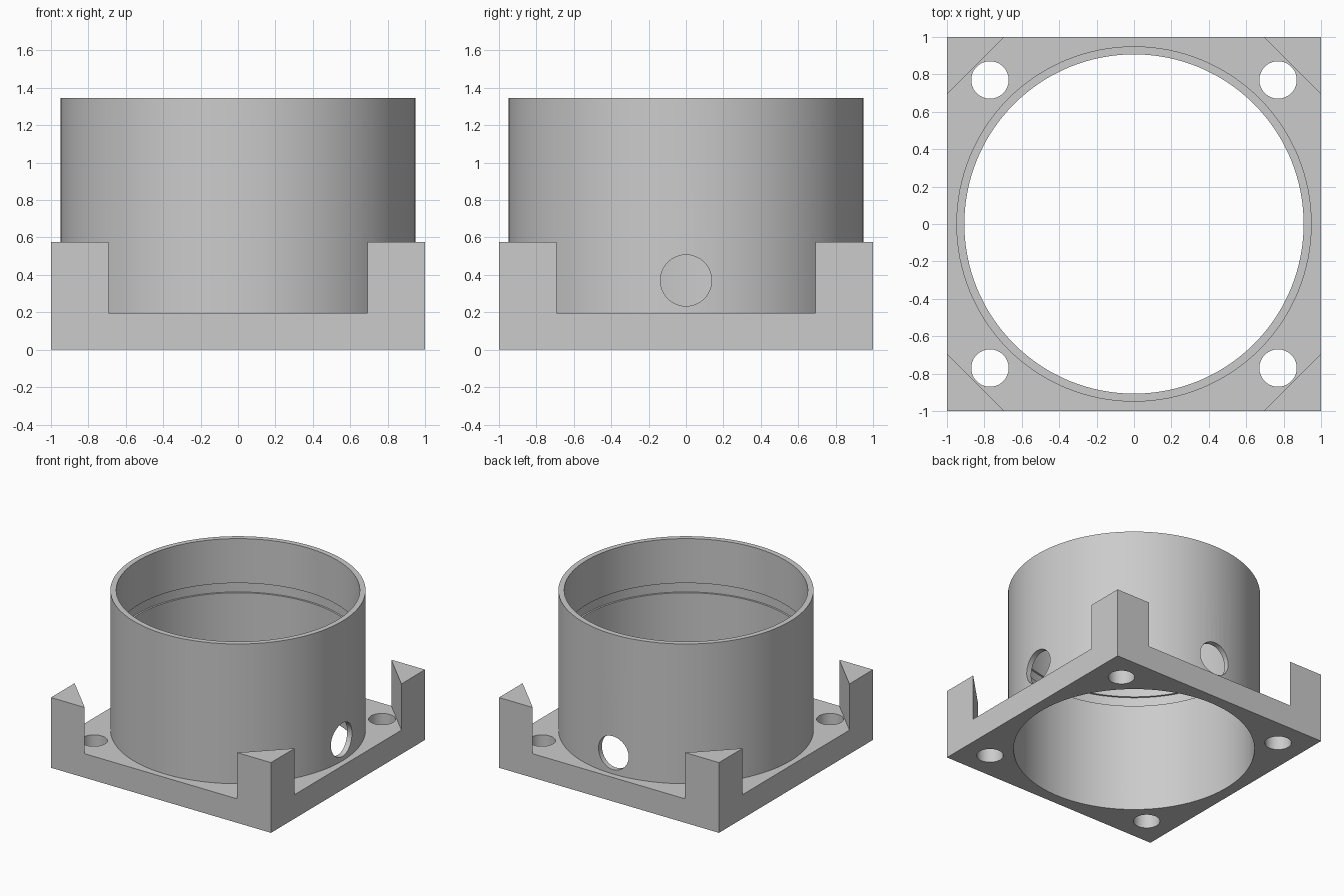
import bpy, bmesh, math
from mathutils import Matrix

cube = bpy.data.objects.get("Cube")
if cube:
    bpy.data.objects.remove(cube, do_unlink=True)

BORE, OUTER = 0.907, 0.95
PLATE_TOP, POST_TOP, TUBE_TOP = 0.197, 0.577, 1.345
SEGMENTS = 128

grey = bpy.data.materials.new("plain_grey")
grey.use_nodes = True
grey.diffuse_color = (0.6, 0.6, 0.6, 1)
grey.node_tree.nodes["Principled BSDF"].inputs["Base Color"].default_value = (0.6, 0.6, 0.6, 1)


def finish(name, bm):
    bmesh.ops.recalc_face_normals(bm, faces=bm.faces)
    mesh = bpy.data.meshes.new(name)
    bm.to_mesh(mesh)
    bm.free()
    mesh.materials.append(grey)
    obj = bpy.data.objects.new(name, mesh)
    bpy.context.collection.objects.link(obj)
    return obj


def prism(name, outline, z0, z1):
    bm = bmesh.new()
    face = bm.faces.new([bm.verts.new((x, y, z0)) for x, y in outline])
    top = bmesh.ops.extrude_face_region(bm, geom=[face])["geom"]
    bmesh.ops.translate(bm, vec=(0, 0, z1 - z0),
                        verts=[v for v in top if isinstance(v, bmesh.types.BMVert)])
    return finish(name, bm)


def circle(radius, segments, cx=0, cy=0):
    angles = [math.tau * i / segments for i in range(segments)]
    return [(cx + radius * math.cos(a), cy + radius * math.sin(a)) for a in angles]


def lathe(name, profile):
    bm = bmesh.new()
    rings = [[bm.verts.new((x, y, z)) for x, y in circle(r, SEGMENTS)] for r, z in profile]
    for a, b in zip(rings, rings[1:] + rings[:1]):
        for i in range(SEGMENTS):
            j = (i + 1) % SEGMENTS
            bm.faces.new((a[i], a[j], b[j], b[i]))
    return finish(name, bm)


def cut(obj, cutters):
    for cutter in cutters:
        cutter.hide_render = True
        mod = obj.modifiers.new("cut", "BOOLEAN")
        mod.operation, mod.solver, mod.object = "DIFFERENCE", "EXACT", cutter
    bpy.context.view_layer.update()
    evaluated = obj.evaluated_get(bpy.context.evaluated_depsgraph_get())
    mesh = bpy.data.meshes.new_from_object(evaluated)
    obj.modifiers.clear()
    obj.data = mesh
    for cutter in cutters:
        bpy.data.objects.remove(cutter, do_unlink=True)
    mesh.shade_smooth()
    mesh.set_sharp_from_angle(angle=math.radians(30))


# Square base: a block cleared by an octagon so that four corner posts remain
base = prism("base_with_corner_posts", [(-1, -1), (1, -1), (1, 1), (-1, 1)], 0, POST_TOP)
a, b = 1.1, 0.593
octagon = [(a, -b), (a, b), (b, a), (-b, a), (-a, b), (-a, -b), (-b, -a), (b, -a)]
cutters = [prism("post_cutter", octagon, PLATE_TOP, 1),
           prism("bore_cutter", circle(BORE, SEGMENTS), -0.1, 1)]
# Bolt holes
for sx in (-1, 1):
    for sy in (-1, 1):
        cutters.append(prism("bolt_cutter", circle(0.1, 48, 0.77 * sx, 0.77 * sy), -0.1, 1))
cut(base, cutters)

# Tube with a shallow groove around its inside
groove = BORE + 0.015
tube = lathe("tube", [(OUTER, PLATE_TOP), (OUTER, TUBE_TOP), (BORE, TUBE_TOP), (BORE, 0.98),
                      (groove, 0.98), (groove, 0.9), (BORE, 0.9), (BORE, PLATE_TOP)])
# Round side ports, one on the left and one at the back
ports = []
for turn in (0, math.pi / 2):
    port = prism("port_cutter", circle(0.137, 64), 0.7, 1.2)
    port.data.transform(Matrix.Translation((0, 0, 0.37)) @ Matrix.Rotation(turn, 4, "Z")
                        @ Matrix.Rotation(math.pi / 2, 4, "Y"))
    ports.append(port)
cut(tube, ports)
